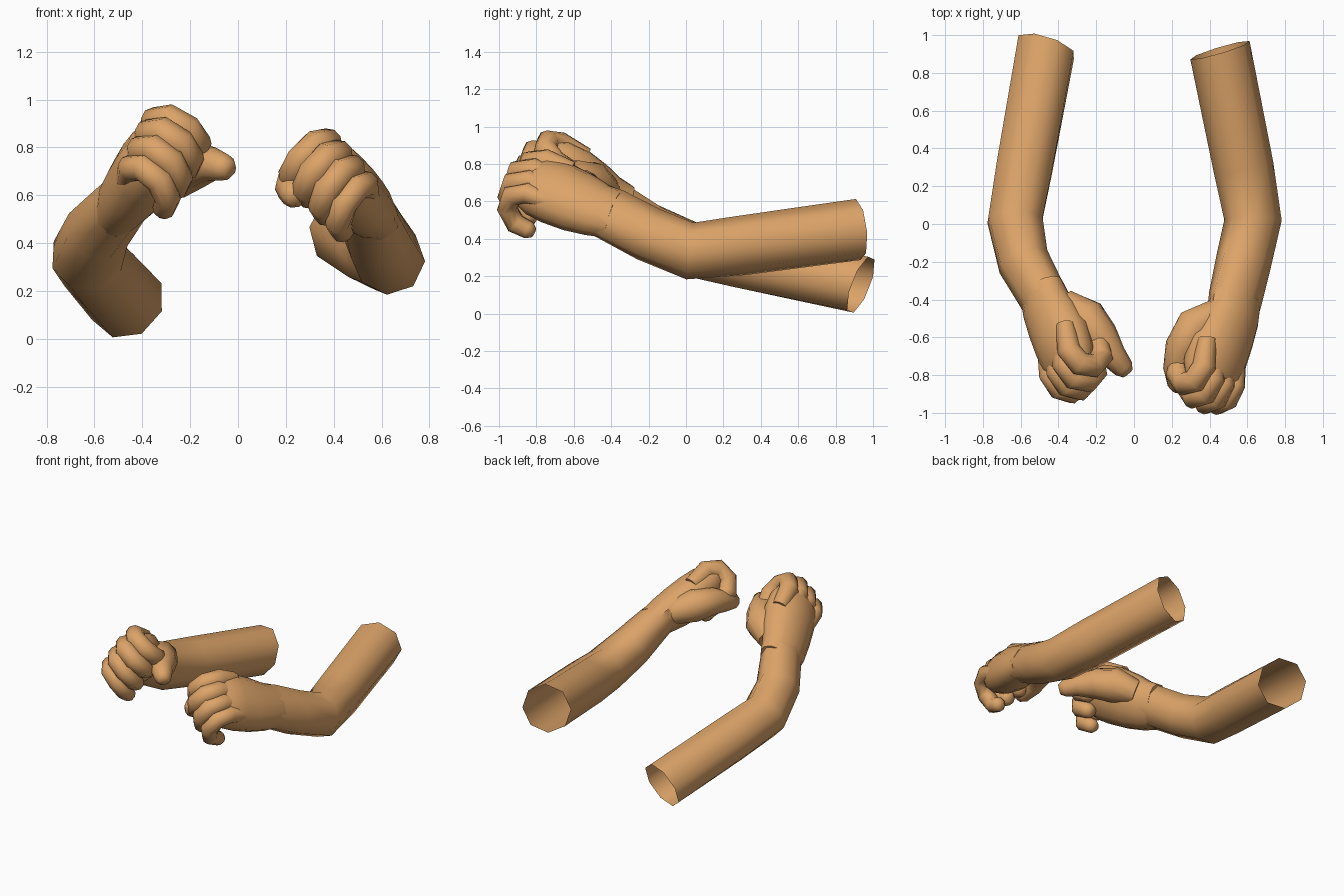
import bpy, bmesh, math
from mathutils import Vector

if "Cube" in bpy.data.objects:
    bpy.data.objects.remove(bpy.data.objects["Cube"])

skin = bpy.data.materials.new("tan skin")
skin.diffuse_color = (0.72, 0.37, 0.14, 1)
skin.use_nodes = True
skin.node_tree.nodes["Principled BSDF"].inputs["Base Color"].default_value = skin.diffuse_color


def loft(name, secs, ref, sides, cap=True, first_dir=None):
    """Skin a tube through sections (centre, half width along ref, half depth)."""
    bm = bmesh.new()
    pts = [Vector(s[0]) for s in secs]
    rings = []
    for i, (c, a, b) in enumerate(secs):
        t = (pts[min(i + 1, len(pts) - 1)] - pts[max(i - 1, 0)]).normalized()
        if i == 0 and first_dir:
            t = Vector(first_dir).normalized()
        u = (ref - ref.dot(t) * t).normalized()
        w = t.cross(u)
        ring = []
        for k in range(sides):
            ang = 2 * math.pi * k / sides
            ring.append(bm.verts.new(pts[i] + u * a * math.cos(ang) + w * b * math.sin(ang)))
        rings.append(ring)
    for r0, r1 in zip(rings, rings[1:]):
        for k in range(sides):
            j = (k + 1) % sides
            bm.faces.new((r0[k], r0[j], r1[j], r1[k]))
    if cap:
        bm.faces.new(rings[0][::-1])
        bm.faces.new(rings[-1])
    bmesh.ops.recalc_face_normals(bm, faces=bm.faces)
    me = bpy.data.meshes.new(name)
    bm.to_mesh(me)
    bm.free()
    me.materials.append(skin)
    ob = bpy.data.objects.new(name, me)
    bpy.context.collection.objects.link(ob)
    bpy.context.view_layer.objects.active = ob
    ob.select_set(True)
    bpy.ops.object.shade_smooth_by_angle(angle=math.radians(60))
    ob.select_set(False)
    return ob


def rounded(path):
    """Add a small closing ring past the last point of a (centre, radius) path."""
    (p, _), (q, r) = path[-2:]
    p, q = Vector(p), Vector(q)
    path = path + [(q + (q - p).normalized() * r * 0.6, r * 0.6)]
    return [(c, r, r) for c, r in path]


# finger curl: sideways drift, forward, out of the back of the hand, radius
CURL = [(0, .30, .04, .05), (0, .45, .065, .062), (-.01, .53, .025, .064),
        (-.03, .545, -.06, .062), (-.05, .49, -.13, .06), (-.06, .41, -.14, .052)]
# finger: sideways place, forward shift, thickness, drift amount
FINGERS = {"index": (.185, -.03, 1.04, .3), "middle": (.10, .01, 1.05, .6),
           "ring": (.015, .01, 1.0, 1.0), "little": (-.07, -.015, .92, 1.2)}
# hand body: sideways, forward, out, half width, half thickness
PALM = [(0, -.04, 0, .15, .105), (0, .06, 0, .165, .12), (.02, .17, -.005, .185, .135),
        (.045, .30, -.005, .195, .14), (.055, .41, 0, .185, .13), (.055, .48, .0, .155, .09)]


def build_arm(side, arm, end_dir, wrist, fwd, across, thumb):
    f = Vector(fwd).normalized()
    a = Vector(across)
    a = (a - a.dot(f) * f).normalized()
    n = f.cross(a)
    if n.x * wrist[0] < 0:
        n = -n
    o = Vector(wrist)

    def at(u, v, w):
        return o + a * u + f * v + n * w

    # open upper arm and forearm
    loft(side + "_arm", arm, a, 8, cap=False, first_dir=end_dir)
    # hand body
    loft(side + "_hand", [(at(u, v, w), hu, hw) for u, v, w, hu, hw in PALM], a, 14)
    # curled fingers
    for name, (u, dv, s, k) in FINGERS.items():
        path = [(at(u + d * k, v + dv, w), r * s) for d, v, w, r in CURL]
        loft(f"{side}_{name}_finger", rounded(path), a, 10)
    # thumb
    loft(side + "_thumb", rounded(thumb), n, 10)


build_arm("right",
          [((-.465, .935, .155), .165, .165), ((-.58, .30, .285), .16, .16),
           ((-.63, .02, .345), .155, .155), ((-.585, -.2, .455), .145, .14),
           ((-.485, -.38, .57), .145, .12), ((-.46, -.44, .60), .15, .11)],
          (-.3, -.9, .35),
          (-.48, -.38, .57), (.27, -.88, .38), (.5, 0, .87),
          [((-.37, -.42, .65), .08), ((-.26, -.50, .70), .115), ((-.18, -.60, .725), .1),
           ((-.11, -.70, .73), .072), ((-.055, -.765, .715), .056)])

build_arm("left",
          [((.455, .92, .45), .165, .165), ((.58, .30, .365), .16, .16),
           ((.63, .02, .335), .155, .15), ((.58, -.2, .425), .155, .14),
           ((.535, -.4, .53), .165, .12), ((.52, -.47, .56), .16, .11)],
          (.28, -.93, -.1),
          (.54, -.42, .54), (-.23, -.94, .25), (-.68, 0, .73),
          [((.44, -.48, .61), .085), ((.32, -.55, .66), .11), ((.25, -.66, .665), .09),
           ((.22, -.77, .63), .066), ((.235, -.85, .60), .057)])
